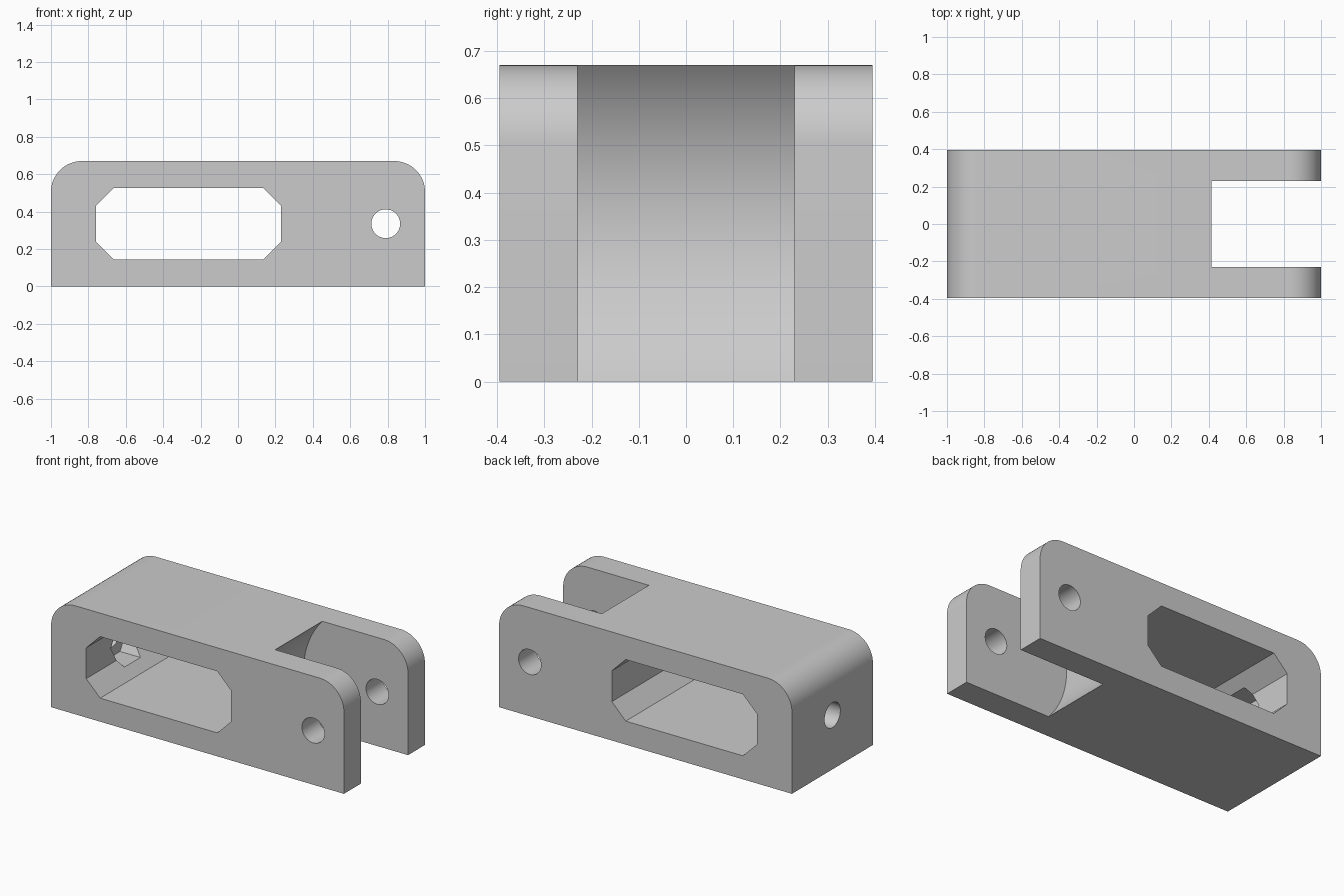
import bpy
import bmesh
from math import cos, sin, pi, radians
from mathutils import Vector

default_cube = bpy.data.objects.get("Cube")
if default_cube:
    bpy.data.objects.remove(default_cube, do_unlink=True)

HALF_DEPTH, HEIGHT, CORNER = 0.395, 0.67, 0.165
MID = HEIGHT / 2
PIN_X = 0.79

grey = bpy.data.materials.new("light_grey")
grey.use_nodes = True
colour = (0.6, 0.6, 0.6, 1)
grey.diffuse_color = colour
grey.node_tree.nodes["Principled BSDF"].inputs["Base Color"].default_value = colour


def arc(cx, cz, radius, start, end, steps):
    """Points along an arc, angles in degrees."""
    angles = [radians(start + (end - start) * i / steps) for i in range(steps + 1)]
    return [(cx + radius * cos(a), cz + radius * sin(a)) for a in angles]


def circle(cx, cz, radius, sides):
    return arc(cx, cz, radius, 0, 360, sides)[:-1]


def prism(name, profile, low, high, axis="Y"):
    """Extrude a closed profile of (across, up) points along an axis."""
    bm = bmesh.new()

    def place(u, w):
        return (u, low, w) if axis == "Y" else (low, u, w)

    face = bm.faces.new([bm.verts.new(place(u, w)) for u, w in profile])
    extruded = bmesh.ops.extrude_face_region(bm, geom=[face])["geom"]
    step = Vector((0, high - low, 0)) if axis == "Y" else Vector((high - low, 0, 0))
    bmesh.ops.translate(bm, vec=step, verts=[g for g in extruded if isinstance(g, bmesh.types.BMVert)])
    bmesh.ops.recalc_face_normals(bm, faces=bm.faces)
    mesh = bpy.data.meshes.new(name)
    bm.to_mesh(mesh)
    bm.free()
    mesh.materials.append(grey)
    obj = bpy.data.objects.new(name, mesh)
    bpy.context.collection.objects.link(obj)
    return obj


# Block with rounded upper corners
outline = [(-1, 0), (1, 0)]
outline += arc(1 - CORNER, HEIGHT - CORNER, CORNER, 0, 90, 16)
outline += arc(CORNER - 1, HEIGHT - CORNER, CORNER, 90, 180, 16)
body = prism("clevis_body", outline, -HALF_DEPTH, HALF_DEPTH)

# Chamfered window through the depth
left, right, bottom, top, cut = -0.76, 0.23, 0.145, 0.525, 0.095
window = [(left + cut, bottom), (right - cut, bottom), (right, bottom + cut), (right, top - cut),
          (right - cut, top), (left + cut, top), (left, top - cut), (left, bottom + cut)]

cutters = [
    prism("window_cutter", window, -0.5, 0.5),
    # Fork slot with a concave end centred on the pin
    prism("slot_cutter", circle(PIN_X, MID, 0.503, 128), -0.23, 0.23),
    prism("pin_hole_cutter", circle(PIN_X, MID, 0.077, 48), -0.5, 0.5),
    # Bolt hole in the closed end, with a hexagonal nut recess inside
    prism("bolt_hole_cutter", circle(0, MID, 0.077, 48), -1.1, -0.6, "X"),
    prism("nut_recess_cutter", circle(0, MID, 0.155, 6), -0.86, -0.7, "X"),
]

bpy.ops.object.select_all(action="DESELECT")
body.select_set(True)
bpy.context.view_layer.objects.active = body
for cutter in cutters:
    cutter.hide_render = True
    mod = body.modifiers.new(cutter.name, "BOOLEAN")
    mod.operation = "DIFFERENCE"
    mod.solver = "EXACT"
    mod.object = cutter
    bpy.ops.object.modifier_apply(modifier=mod.name)
    bpy.data.objects.remove(cutter, do_unlink=True)

bpy.ops.object.shade_smooth_by_angle(angle=radians(30))
